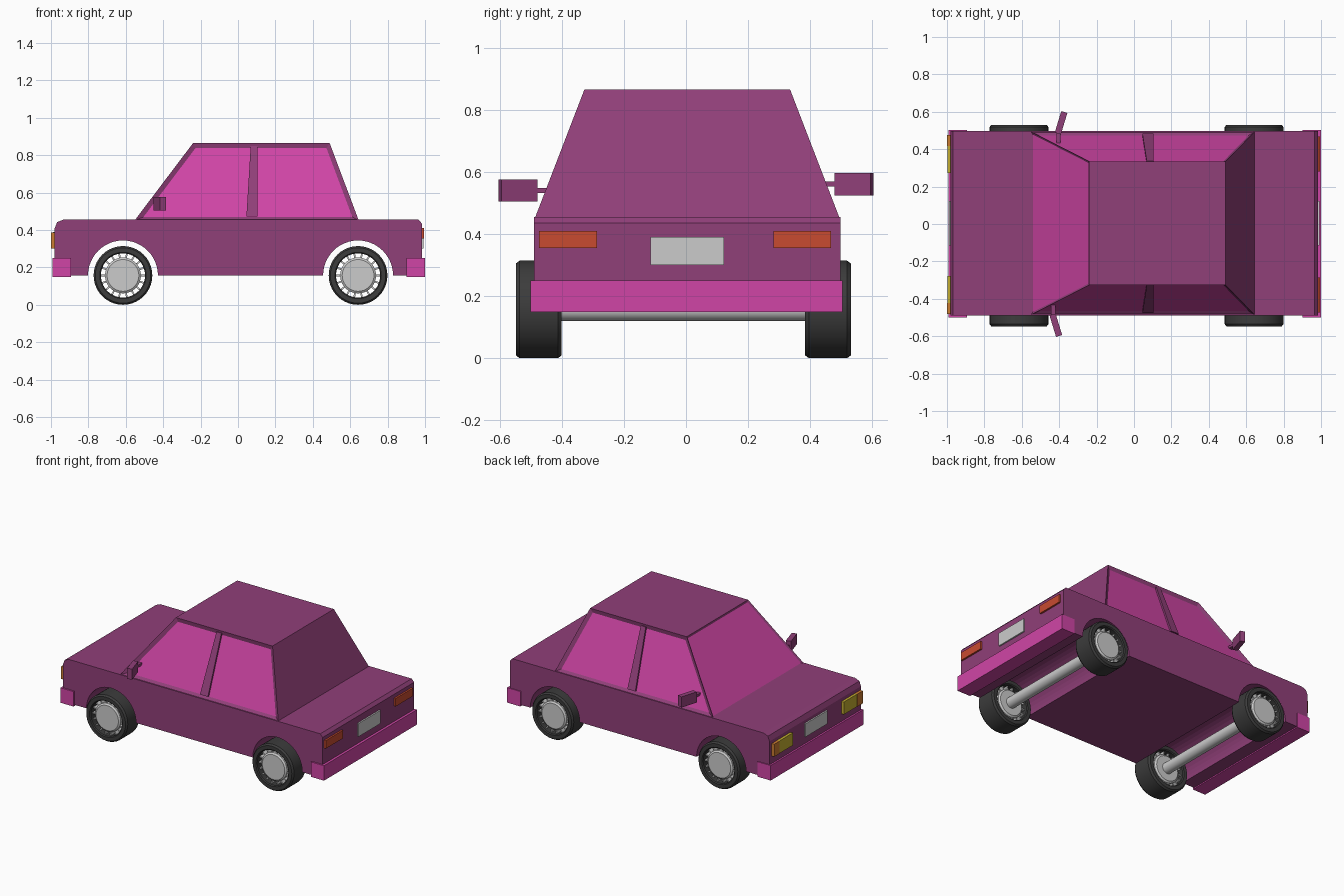
import bpy, bmesh, math
from mathutils import Matrix, Vector

if "Cube" in bpy.data.objects:
    bpy.data.objects.remove(bpy.data.objects["Cube"])


def material(name, r, g, b):
    m = bpy.data.materials.new(name)
    m.diffuse_color = (r, g, b, 1)
    m.use_nodes = True
    m.node_tree.nodes["Principled BSDF"].inputs["Base Color"].default_value = m.diffuse_color
    return m


PAINT = material("paint", 0.28, 0.05, 0.19)
PINK = material("pink", 0.63, 0.06, 0.38)
RED = material("tail_red", 0.58, 0.07, 0.03)
ORANGE = material("signal_orange", 0.6, 0.2, 0.03)
YELLOW = material("lamp_yellow", 0.55, 0.42, 0.03)
RUBBER = material("rubber", 0.045, 0.045, 0.045)


def finish(name, bm, *mats, smooth=False):
    bmesh.ops.recalc_face_normals(bm, faces=bm.faces)
    me = bpy.data.meshes.new(name)
    bm.to_mesh(me)
    bm.free()
    for m in mats:
        if m:
            me.materials.append(m)
    ob = bpy.data.objects.new(name, me)
    bpy.context.collection.objects.link(ob)
    if smooth:
        bpy.ops.object.select_all(action='DESELECT')
        ob.select_set(True)
        bpy.context.view_layer.objects.active = ob
        bpy.ops.object.shade_smooth_by_angle(angle=math.radians(30))
    return ob


def loft(loops, caps=True, closed=False):
    """Skin a row of equal-length point loops."""
    bm = bmesh.new()
    rows = [[bm.verts.new(p) for p in lp] for lp in loops]
    n = len(rows[0])
    pairs = list(zip(rows, rows[1:])) + ([(rows[-1], rows[0])] if closed else [])
    for a, b in pairs:
        for i in range(n):
            j = (i + 1) % n
            bm.faces.new((a[i], a[j], b[j], b[i]))
    if caps and not closed:
        bm.faces.new(rows[0])
        bm.faces.new(rows[-1])
    bmesh.ops.recalc_face_normals(bm, faces=bm.faces)
    return bm


def box(name, x, y, z, mat=None):
    corners = [(x[0], y[0]), (x[1], y[0]), (x[1], y[1]), (x[0], y[1])]
    return finish(name, loft([[(a, b, h) for a, b in corners] for h in z]), mat)


def circle(r, y, n):
    return [(r * math.cos(2 * math.pi * i / n), y, r * math.sin(2 * math.pi * i / n))
            for i in range(n)]


AXLE_Z = 0.157
WHEEL_X = (-0.615, 0.642)

# Lower body: side profile with both wheel arches, extruded across the width
profile = [(-0.98, 0.155), (-0.98, 0.41), (-0.967, 0.442), (-0.935, 0.455),
           (0.965, 0.455), (0.983, 0.435), (0.983, 0.155)]
for cx in reversed(WHEEL_X):
    for i in range(25):
        a = math.pi * i / 24
        profile.append((cx + 0.187 * math.cos(a), AXLE_Z + 0.187 * math.sin(a)))
finish("lower_body", loft([[(x, y, z) for x, z in profile] for y in (-0.49, 0.497)]), PAINT)

# Cabin: tapered block with recessed side windows and windscreen
Z0, Z1, Y0, Y1, CY = 0.452, 0.865, 0.49, 0.331, 0.004


def ring(x0, x1, hw, z):
    return [(x0, CY - hw, z), (x1, CY - hw, z), (x1, CY + hw, z), (x0, CY + hw, z)]


bm = loft([ring(-0.552, 0.645, Y0, Z0), ring(-0.24, 0.49, Y1, Z1)])
bm.normal_update()
sides = [f for f in bm.faces if abs(f.normal.y) > 0.7]
screen = [f for f in bm.faces if f.normal.x < -0.5]
bmesh.ops.inset_individual(bm, faces=sides, thickness=0.024, depth=-0.014, use_even_offset=True)
bmesh.ops.inset_individual(bm, faces=screen, thickness=0.012, depth=-0.006, use_even_offset=True)
for f in sides + screen:
    f.material_index = 1
finish("cabin", bm, PAINT, PINK)


# Window pillars following the slope of the cabin side
def wall(z):
    return Y0 + (Y1 - Y0) * (z - Z0) / (Z1 - Z0)


for s, side in ((-1, "right"), (1, "left")):
    loops = []
    for z, xa, xb in ((0.472, 0.045, 0.105), (0.85, 0.068, 0.105)):
        outer, inner = CY + s * (wall(z) - 0.003), CY + s * (wall(z) - 0.03)
        loops.append([(xa, outer, z), (xb, outer, z), (xb, inner, z), (xa, inner, z)])
    finish(side + "_window_pillar", loft(loops), PAINT)

# Bumpers and number plates
box("front_bumper", (-0.992, -0.893), (-0.5, 0.503), (0.148, 0.25), PINK)
box("rear_bumper", (0.9, 1.0), (-0.5, 0.503), (0.148, 0.25), PINK)
box("front_plate", (-0.99, -0.97), (-0.115, 0.122), (0.3, 0.39))
box("rear_plate", (0.97, 0.993), (-0.115, 0.122), (0.3, 0.39))

# Lamps, and door mirrors on short stems
for s, side, mx, mz in ((-1, "right", -0.418, 0.54), (1, "left", -0.39, 0.56)):
    def span(a, b):
        return sorted((s * a - 0.003, s * b - 0.003))
    box(side + "_tail_lamp", (0.97, 0.995), span(0.284, 0.47), (0.355, 0.41), RED)
    box(side + "_head_lamp", (-0.998, -0.97), span(0.275, 0.42), (0.302, 0.387), YELLOW)
    box(side + "_signal_lamp", (-1.0, -0.97), span(0.42, 0.478), (0.302, 0.387), ORANGE)
    mirror = box(side + "_mirror", (-0.017, 0.017), (-0.06, 0.06), (-0.036, 0.036), PAINT)
    mirror.location = (mx, s * 0.541, mz)
    mirror.rotation_euler.z = -s * math.radians(17)
    box(side + "_mirror_stem", (mx - 0.025, mx - 0.003), sorted((s * 0.43, s * 0.5)),
        (mz - 0.008, mz + 0.008), PAINT)

# Wheels: lathed tyre, hub drum and thin spokes with open gaps between
HW = 0.0735
tyre_profile = [(0.118, -HW + 0.006), (0.124, -HW), (0.148, -HW), (0.157, -HW + 0.012),
                (0.157, HW - 0.012), (0.148, HW), (0.124, HW), (0.118, HW - 0.006)]
SPOKES = 18
for cx, end in zip(WHEEL_X, ("front", "rear")):
    for cy, side in ((-0.474, "right"), (0.457, "left")):
        place = Vector((cx, cy, AXLE_Z))
        name = f"{end}_{side}_"
        tyre = finish(name + "tyre", loft([circle(r, y, 40) for r, y in tyre_profile],
                                          closed=True), RUBBER, smooth=True)
        hub = finish(name + "hub", loft([circle(0.085, -0.06, 36), circle(0.096, -0.052, 36),
                                         circle(0.096, 0.052, 36), circle(0.085, 0.06, 36)]),
                     smooth=True)
        bm = bmesh.new()
        for i in range(SPOKES):
            m = (Matrix.Rotation(2 * math.pi * i / SPOKES, 4, 'Y')
                 @ Matrix.Translation((0.106, 0, 0))
                 @ Matrix.Diagonal((0.028, 0.1, 0.009, 1)))
            bmesh.ops.create_cube(bm, size=1, matrix=m)
        spokes = finish(name + "spokes", bm)
        for ob in (tyre, hub, spokes):
            ob.location = place
    # Axle joining the pair
    axle = finish(end + "_axle", loft([circle(0.037, -0.46, 24), circle(0.037, 0.45, 24)]),
                  smooth=True)
    axle.location = (cx, 0, AXLE_Z)
